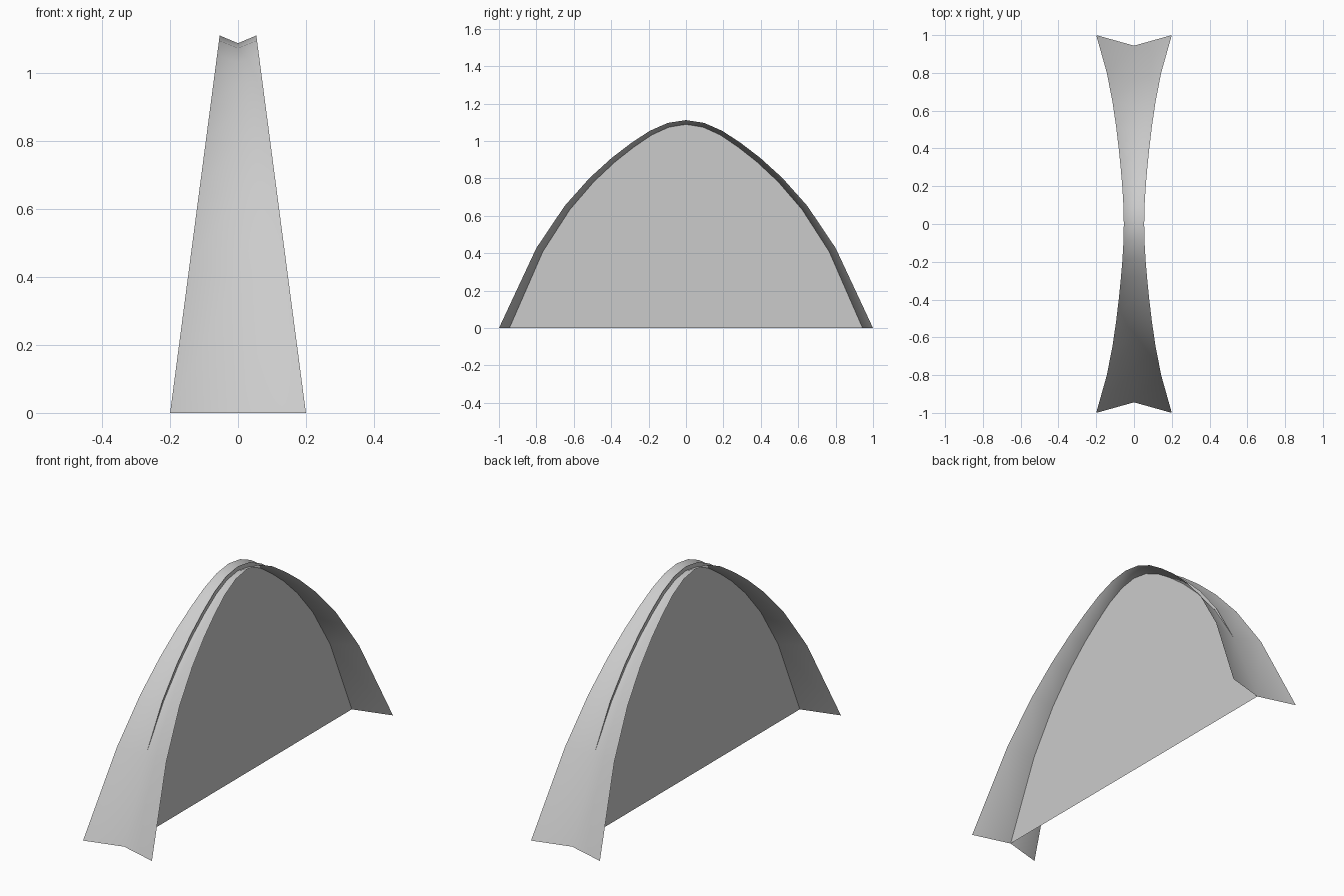
import bpy
from mathutils import Vector

if "Cube" in bpy.data.objects:
    bpy.data.objects.remove(bpy.data.objects["Cube"])

# Half of the outer arch in (y, z), from foot to crown
half = [(1.0, 0.0), (0.80, 0.428), (0.648, 0.654), (0.515, 0.803),
        (0.397, 0.91), (0.295, 0.988), (0.195, 1.054), (0.097, 1.097)]
TOP = 1.112
outer = [(-y, z) for y, z in half] + [(0.0, TOP)] + half[::-1]
n = len(outer)

# Sunken centre crease, offset inward from the outer arch
crease = []
for i, (y, z) in enumerate(outer):
    if i in (0, n - 1):
        crease.append((y * 0.944, 0.0))
        continue
    a, b = Vector(outer[i - 1]), Vector(outer[i + 1])
    t = (b - a).normalized()
    depth = 0.05 - 0.027 * z / TOP
    crease.append((y + t.y * depth, z - t.x * depth))


def make(name, verts, faces):
    mesh = bpy.data.meshes.new(name)
    mesh.from_pydata(verts, [], faces)
    mesh.update()
    obj = bpy.data.objects.new(name, mesh)
    bpy.context.collection.objects.link(obj)
    return obj


# V-section strip that narrows towards the crown
verts, faces = [], []
for (y, z), (cy, cz) in zip(outer, crease):
    w = 0.2 - 0.146 * z / TOP
    verts += [(-w, y, z), (0, cy, cz), (w, y, z)]
for i in range(n - 1):
    for k in (0, 1):
        a = 3 * i + k
        faces.append((a, a + 1, a + 4, a + 3))
strip = make("arched_strip", verts, faces)
strip.data.shade_smooth()

# Flat centre panel; its edge rises out of the crease as a low fin near the crown
edge = []
for (y, z), (cy, cz) in zip(outer, crease):
    f = max(0.0, (z - 0.428) / (TOP - 0.428))
    edge.append((0, cy + (y - cy) * f, cz + (z - cz) * f))
make("centre_panel", edge, [tuple(range(n))])
